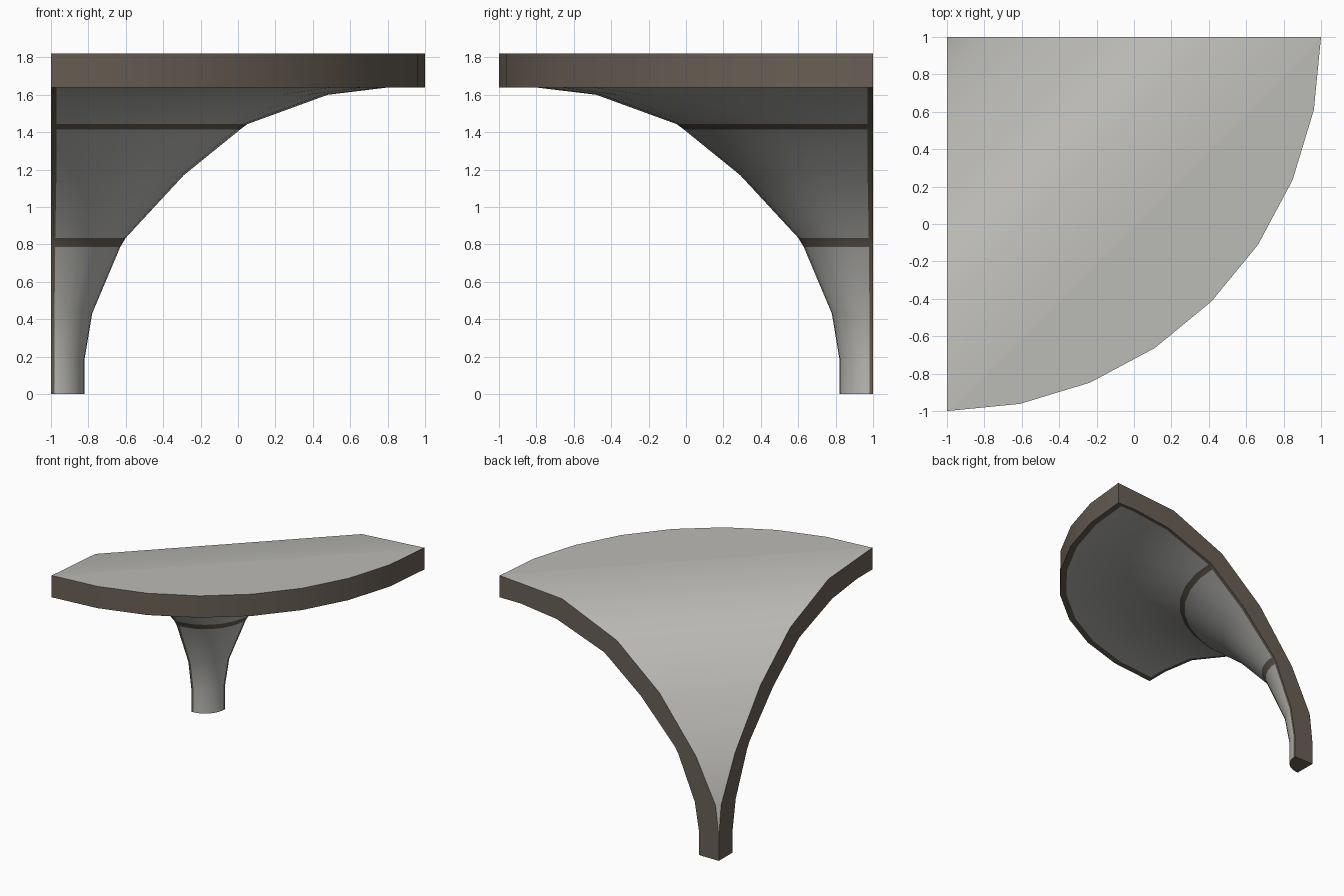
import bpy, bmesh, math

if "Cube" in bpy.data.objects:
    bpy.data.objects.remove(bpy.data.objects["Cube"])


def material(name, rgb):
    m = bpy.data.materials.new(name)
    m.diffuse_color = (*rgb, 1)
    m.use_nodes = True
    m.node_tree.nodes["Principled BSDF"].inputs["Base Color"].default_value = m.diffuse_color
    return m


STONE, TRIM = 0, 1
SEGMENTS = 8
CORNER = (-1.0, 1.0)          # the fan springs from this vertical corner line

# (distance from corner, height) for the underside and for the top of the shell
SOFFIT = [(0.18, 0), (0.18, 0.19), (0.22, 0.43), (0.37, 0.755 + 0.03), (0.40, 0.835),
          (0.71, 1.17), (1.01, 1.413), (1.05, 1.443), (1.48, 1.60), (1.81, 1.64),
          (1.95, 1.64), (2.0, 1.64)]
BAND_ROWS = {3, 6, 10}        # narrow trim bands running round the fan
TOP = [(0, 0.2), (0.03, 0.45), (0.21, 0.81), (0.54, 1.24), (0.93, 1.57),
       (1.43, 1.78), (2.0, 1.82)]

bm = bmesh.new()


def vert(u, v, z):
    return bm.verts.new((CORNER[0] + u, CORNER[1] - v, z))


def face(verts, mat, smooth=True):
    f = bm.faces.new(verts)
    f.material_index = mat
    f.smooth = smooth
    return f


def ring(r, z):
    """Quarter ring, with one extra point near each end for the edge trim."""
    pts = [(r * math.cos(a), r * math.sin(a))
           for a in (math.pi / 2 * i / SEGMENTS for i in range(SEGMENTS + 1))]
    width = min(0.03, 0.015 + r * 0.02)
    t = width / math.dist(pts[0], pts[1])
    t = min(t, 0.6)

    def mix(a, b):
        return tuple(p + (q - p) * t for p, q in zip(a, b))
    pts = [pts[0], mix(pts[0], pts[1])] + pts[1:-1] + [mix(pts[-1], pts[-2]), pts[-1]]
    return [vert(u, v, z) for u, v in pts]


# curved underside with trim bands
rings = [ring(r, z) for r, z in SOFFIT]
last = len(rings[0]) - 2
for row, (a, b) in enumerate(zip(rings, rings[1:])):
    for i in range(last + 1):
        trim = row in BAND_ROWS or i in (0, last)
        face((a[i], a[i + 1], b[i + 1], b[i]), TRIM if trim else STONE)

# vertical rim
rim = ring(2.0, TOP[-1][1])
low = rings[-1]
for i in range(last + 1):
    face((low[i], low[i + 1], rim[i + 1], rim[i]), TRIM)

# top surface: straight ruled strips across the corner, then the flat outer cap
peak = vert(0, 0, TOP[0][1])
side_a = [vert(r, 0, z) for r, z in TOP[1:-1]] + [rim[0]]
side_b = [vert(0, r, z) for r, z in TOP[1:-1]] + [rim[-1]]
face((peak, side_a[0], side_b[0]), STONE)
for i in range(len(side_a) - 1):
    face((side_a[i], side_a[i + 1], side_b[i + 1], side_b[i]), STONE)
face(rim, STONE)

# two flat wall edges and the foot
foot = vert(0, 0, 0)
face([foot] + [r[0] for r in rings] + side_a[::-1] + [peak], TRIM, False)
face([foot] + [r[-1] for r in rings] + side_b[::-1] + [peak], TRIM, False)
face([foot] + rings[0], TRIM, False)

bmesh.ops.recalc_face_normals(bm, faces=bm.faces)
mesh = bpy.data.meshes.new("vault_shell")
bm.to_mesh(mesh)
bm.free()
mesh.materials.append(material("pale_stone", (0.50, 0.495, 0.47)))
mesh.materials.append(material("dark_brown_trim", (0.14, 0.115, 0.09)))
shell = bpy.data.objects.new("vault_shell", mesh)
bpy.context.collection.objects.link(shell)

bpy.context.view_layer.objects.active = shell
shell.select_set(True)
bpy.ops.object.shade_smooth_by_angle(angle=math.radians(32))
